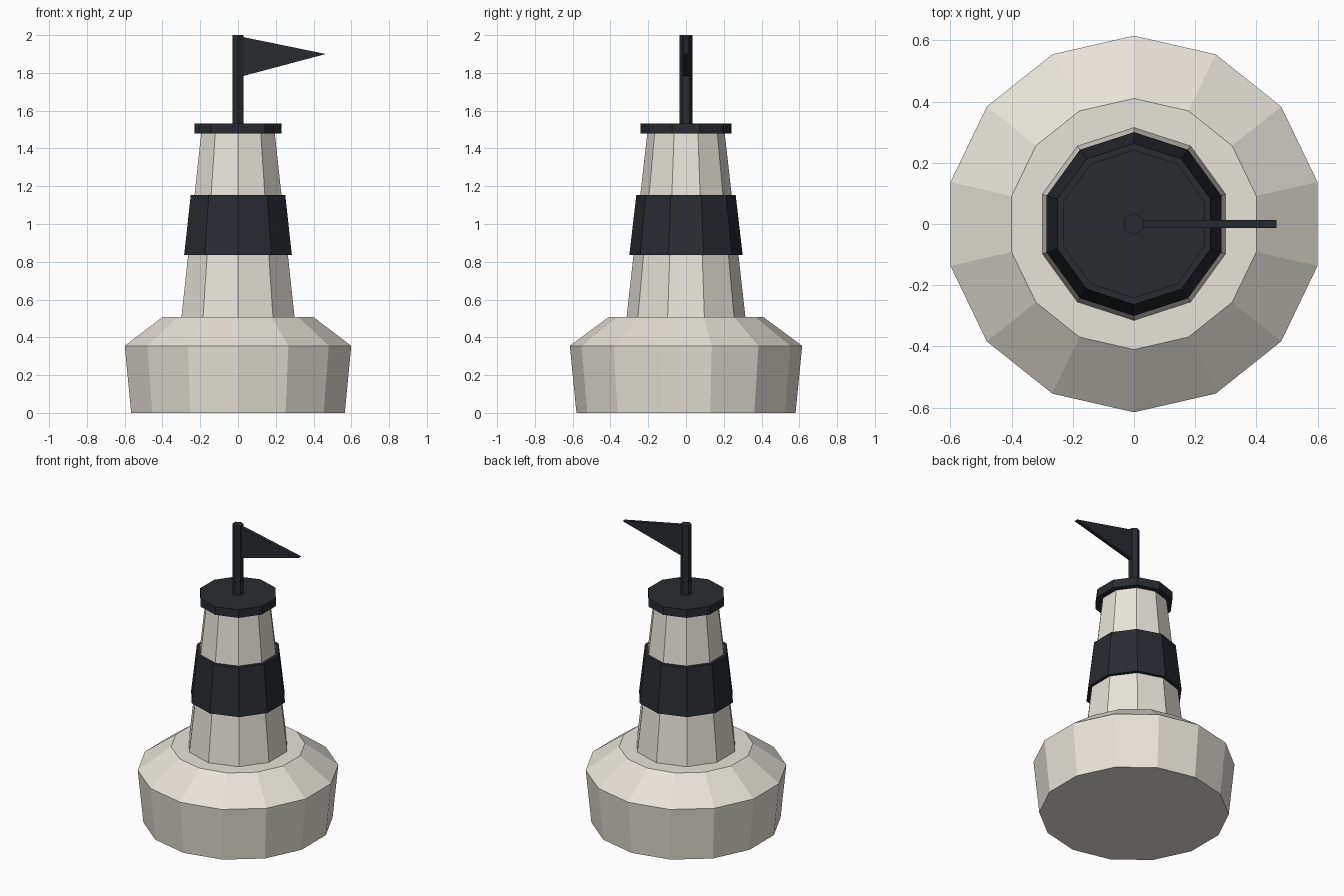
import bpy, bmesh
from math import cos, sin, pi

if "Cube" in bpy.data.objects:
    bpy.data.objects.remove(bpy.data.objects["Cube"])


def material(name, color):
    m = bpy.data.materials.new(name)
    m.diffuse_color = color
    m.use_nodes = True
    m.node_tree.nodes["Principled BSDF"].inputs["Base Color"].default_value = m.diffuse_color
    return m


cream = material("cream_paint", (0.80, 0.77, 0.69, 1))
dark = material("dark_paint", (0.022, 0.024, 0.03, 1))


def finish(name, bm, mat):
    bmesh.ops.recalc_face_normals(bm, faces=bm.faces)
    mesh = bpy.data.meshes.new(name)
    bm.to_mesh(mesh)
    bm.free()
    mesh.materials.append(mat)
    obj = bpy.data.objects.new(name, mesh)
    bpy.context.collection.objects.link(obj)
    return obj


def turned(name, sides, profile, mat):
    """Closed faceted solid from (radius, z) rings, one corner on +y."""
    bm = bmesh.new()
    rings = [[bm.verts.new((r * sin(2 * pi * i / sides), r * cos(2 * pi * i / sides), z))
              for i in range(sides)] for r, z in profile]
    for a, b in zip(rings, rings[1:]):
        for i in range(sides):
            j = (i + 1) % sides
            bm.faces.new((a[i], a[j], b[j], b[i]))
    bm.faces.new(rings[0])
    bm.faces.new(rings[-1])
    return finish(name, bm, mat)


# Float, tapered tower, painted band, lid and pole
turned("float_base", 14, [(0.58, 0), (0.615, 0.355), (0.41, 0.507)], cream)
turned("tower", 10, [(0.315, 0.505), (0.205, 1.48)], cream)
turned("tower_band", 10, [(0.30, 0.835), (0.263, 1.153)], dark)
turned("tower_lid", 10, [(0.242, 1.478), (0.242, 1.533)], dark)
turned("flag_pole", 6, [(0.035, 1.53), (0.035, 2.0)], dark)

# Pennant: thin triangular prism
bm = bmesh.new()
tri = bm.faces.new([bm.verts.new((x, -0.013, z))
                    for x, z in [(0.025, 1.783), (0.465, 1.9), (0.025, 1.99)]])
ext = bmesh.ops.extrude_face_region(bm, geom=[tri], use_keep_orig=True)
bmesh.ops.translate(bm, vec=(0, 0.026, 0),
                    verts=[g for g in ext["geom"] if isinstance(g, bmesh.types.BMVert)])
finish("pennant", bm, dark)
